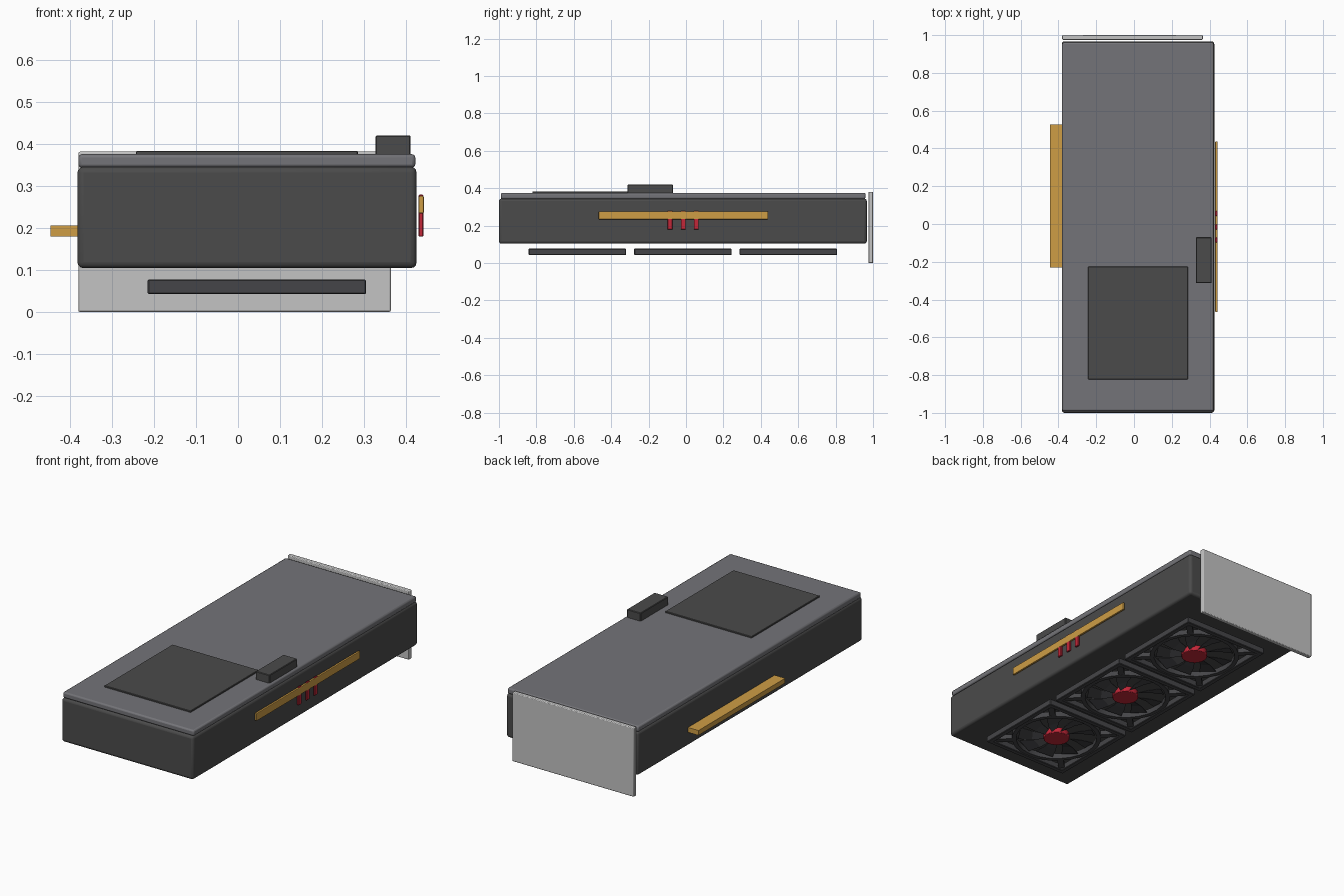
import bpy, bmesh, math
from mathutils import Matrix, Vector

old = bpy.data.objects.get("Cube")
if old:
    bpy.data.objects.remove(old, do_unlink=True)


def material(name, r, g, b):
    m = bpy.data.materials.new(name)
    m.use_nodes = True
    m.diffuse_color = (r, g, b, 1)
    m.node_tree.nodes["Principled BSDF"].inputs["Base Color"].default_value = (r, g, b, 1)
    return m


CHARCOAL = material("charcoal", 0.07, 0.07, 0.07)
FAN_GREY = material("fan grey", 0.06, 0.06, 0.065)
PLATE = material("plate grey", 0.175, 0.175, 0.19)
SILVER = material("silver", 0.55, 0.55, 0.55)
GOLD = material("gold", 0.62, 0.34, 0.06)
RED = material("red", 0.55, 0.02, 0.04)


def finish(name, bm, mat, bevel=0.0, segments=2):
    bmesh.ops.recalc_face_normals(bm, faces=bm.faces)
    mesh = bpy.data.meshes.new(name)
    bm.to_mesh(mesh)
    bm.free()
    mesh.materials.append(mat)
    obj = bpy.data.objects.new(name, mesh)
    bpy.context.collection.objects.link(obj)
    if bevel:
        mod = obj.modifiers.new("rounded edges", "BEVEL")
        mod.width, mod.segments = bevel, segments
    return obj


def add_box(bm, x, y, z):
    """Box from (min, max) pairs."""
    size = Vector((x[1] - x[0], y[1] - y[0], z[1] - z[0]))
    mid = Vector((x[0] + x[1], y[0] + y[1], z[0] + z[1])) / 2
    bmesh.ops.create_cube(bm, size=1, matrix=Matrix.Translation(mid) @ Matrix.Diagonal(size).to_4x4())


def box(name, x, y, z, mat, bevel=0.0, segments=2):
    bm = bmesh.new()
    add_box(bm, x, y, z)
    return finish(name, bm, mat, bevel, segments)


def ring(bm, outer, inner, z, sides, centre, turn=0.0):
    """Closed ring with a rectangular section."""
    loops = []
    for r, h in ((outer, z[0]), (outer, z[1]), (inner, z[1]), (inner, z[0])):
        loops.append([bm.verts.new((centre[0] + r * math.cos(turn + math.tau * i / sides),
                                    centre[1] + r * math.sin(turn + math.tau * i / sides), h))
                      for i in range(sides)])
    for k in range(4):
        a, b = loops[k], loops[(k + 1) % 4]
        for i in range(sides):
            j = (i + 1) % sides
            bm.faces.new((a[i], a[j], b[j], b[i]))


# Shroud, backplate and the parts lying on it
box("shroud", (-0.382, 0.425), (-1.0, 0.967), (0.104, 0.345), CHARCOAL, 0.014, 3)
box("backplate", (-0.38, 0.422), (-0.99, 0.96), (0.343, 0.375), PLATE, 0.008)
box("back_cover", (-0.243, 0.285), (-0.822, -0.226), (0.37, 0.383), CHARCOAL, 0.002, 1)
box("power_socket", (0.327, 0.411), (-0.312, -0.07), (0.36, 0.42), CHARCOAL, 0.003, 1)

# Mounting bracket at the rear
box("bracket", (-0.38, 0.364), (0.975, 1.0), (0.0, 0.381), SILVER, 0.004)

# Gold contacts on one side, light strip with red pins on the other
box("edge_contacts", (-0.446, -0.37), (-0.23, 0.528), (0.179, 0.206), GOLD)
box("side_strip", (0.43, 0.442), (-0.467, 0.438), (0.234, 0.276), GOLD, 0.003)
for i in range(3):
    y = -0.085 + 0.07 * i
    box(f"red_pin_{i + 1}", (0.43, 0.441), (y - 0.013, y + 0.013), (0.179, 0.279), RED, 0.002, 1)


# Fans under the shroud
def fan(number, cx, cy):
    low, high = 0.042, 0.077
    bm = bmesh.new()
    root2 = math.sqrt(2)
    ring(bm, 0.26 * root2, 0.232 * root2, (low, high), 4, (cx, cy), math.pi / 4)
    finish(f"fan_frame_{number}", bm, FAN_GREY, 0.003, 1)

    bm = bmesh.new()
    ring(bm, 0.235, 0.212, (low + 0.004, high - 0.002), 24, (cx, cy))
    for k in range(4):
        # Corner brace between ring and frame
        before = set(bm.verts)
        add_box(bm, (0.228, 0.318), (-0.016, 0.016), (low + 0.006, high - 0.004))
        new = [v for v in bm.verts if v not in before]
        spin = Matrix.Translation((cx, cy, 0)) @ Matrix.Rotation(math.pi / 4 + k * math.pi / 2, 4, "Z")
        bmesh.ops.transform(bm, matrix=spin, verts=new)
    finish(f"fan_ring_{number}", bm, FAN_GREY)

    # Pitched blades
    bm = bmesh.new()
    count = 9
    for k in range(count):
        rows = []
        for r, half, sweep in ((0.055, 0.2, 0.0), (0.13, 0.22, 0.06), (0.203, 0.23, 0.16)):
            row = []
            for side in (-1, 1):
                a = math.tau * k / count + sweep + side * half
                z = 0.061 + side * 0.009
                row += [(a, z - 0.002), (a, z + 0.002)]
            rows.append([bm.verts.new((cx + r * math.cos(a), cy + r * math.sin(a), z)) for a, z in row])
        order = (0, 1, 3, 2)
        for p, q in zip(rows, rows[1:]):
            for i in range(4):
                s, t = order[i], order[(i + 1) % 4]
                bm.faces.new((p[s], p[t], q[t], q[s]))
        for end in (rows[0], rows[-1]):
            bm.faces.new([end[i] for i in order])
    finish(f"fan_blades_{number}", bm, FAN_GREY)

    # Hub
    bm = bmesh.new()
    bmesh.ops.create_cone(bm, cap_ends=True, segments=24, radius1=0.068, radius2=0.068,
                          depth=0.032, matrix=Matrix.Translation((cx, cy, 0.06)))
    finish(f"fan_hub_{number}", bm, RED, 0.003)


for n in range(3):
    fan(n + 1, 0.045, -0.581 + 0.564 * n)

# Smooth shading with sharp edges kept
bpy.ops.object.select_all(action="DESELECT")
for obj in bpy.context.scene.objects:
    if obj.type == "MESH" and obj.name.startswith(("shroud", "backplate", "bracket", "fan_hub", "fan_ring")):
        obj.select_set(True)
        bpy.context.view_layer.objects.active = obj
bpy.ops.object.shade_smooth_by_angle(angle=math.radians(35))
